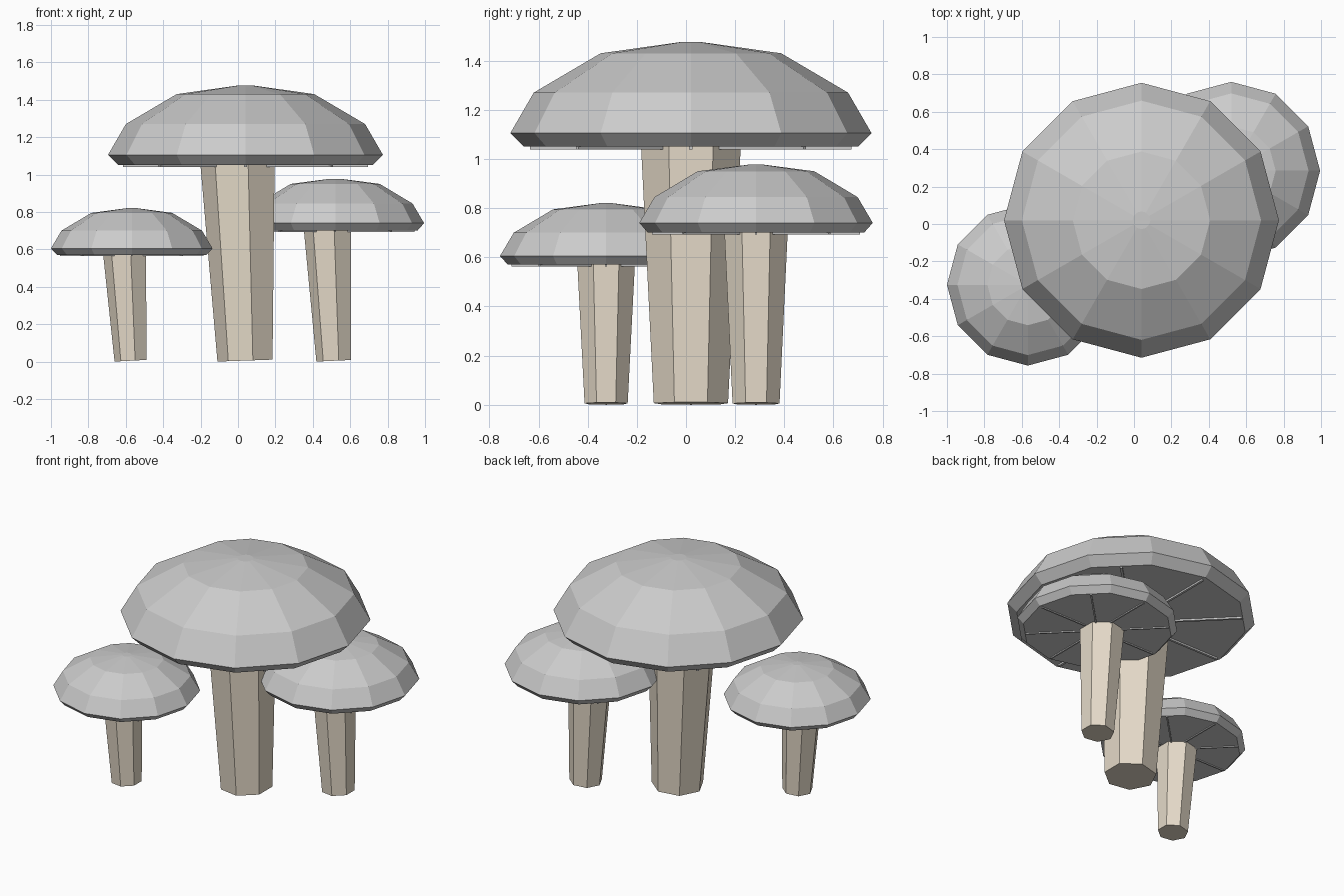
import bpy, bmesh
from math import cos, sin, pi
from mathutils import Matrix

if "Cube" in bpy.data.objects:
    bpy.data.objects.remove(bpy.data.objects["Cube"])

stem_mat = bpy.data.materials.new("stem_beige")
stem_mat.diffuse_color = (0.78, 0.70, 0.58, 1)
stem_mat.use_nodes = True
stem_mat.node_tree.nodes["Principled BSDF"].inputs["Base Color"].default_value = stem_mat.diffuse_color


def finish(name, bm, mat=None):
    bmesh.ops.recalc_face_normals(bm, faces=bm.faces[:])
    me = bpy.data.meshes.new(name)
    bm.to_mesh(me)
    bm.free()
    ob = bpy.data.objects.new(name, me)
    bpy.context.collection.objects.link(ob)
    if mat:
        me.materials.append(mat)


def loft(bm, rings):
    # Bridge successive rings of equal count and close both ends
    rows = [[bm.verts.new(p) for p in ring] for ring in rings]
    n = len(rows[0])
    for a, b in zip(rows, rows[1:]):
        for i in range(n):
            j = (i + 1) % n
            bm.faces.new((a[i], a[j], b[j], b[i]))
    bm.faces.new(rows[0][::-1])
    bm.faces.new(rows[-1])


def ring(cx, cy, r, z, n, start=0.0, slope=0.0):
    pts = []
    for i in range(n):
        a = start + 2 * pi * i / n
        pts.append((cx + r * cos(a), cy + r * sin(a), z + slope * r * cos(a)))
    return pts


def mushroom(name, cx, cy, radius, heights, stem_base, stem_top):
    # Cap: twelve-sided faceted dome with a bevelled rim
    factors = (0.925, 1.0, 0.87, 0.5, 0.065)
    bm = bmesh.new()
    loft(bm, [ring(cx, cy, radius * f, z, 12) for f, z in zip(factors, heights)])
    finish(name + "_cap", bm)

    # Stem: leaning seven-sided taper, flaring towards the cap
    (x0, r0), (x1, r1) = stem_base, stem_top
    z_join = heights[0]
    slope = (x0 - x1) / z_join
    t = (heights[1] - 0.01) / z_join
    bm = bmesh.new()
    loft(bm, [ring(x0, cy, r0, slope * r0, 7, pi, slope),
              ring(x0 + (x1 - x0) * t, cy, r0 + (r1 - r0) * t, z_join * t, 7, pi, slope)])
    finish(name + "_stem", bm, stem_mat)

    # Gills: eight thin radial ribs below the cap
    bm = bmesh.new()
    inner, outer = radius * 0.2, radius * 0.89
    size = (outer - inner, radius * 0.02, radius * 0.03)
    for i in range(8):
        m = (Matrix.Translation((cx, cy, z_join)) @ Matrix.Rotation(i * pi / 4, 4, 'Z')
             @ Matrix.Translation(((inner + outer) / 2, 0, 0)) @ Matrix.Diagonal((*size, 1)))
        bmesh.ops.create_cube(bm, size=1, matrix=m)
    finish(name + "_gills", bm)


mushroom("large", 0.04, 0.02, 0.735, (1.05, 1.105, 1.27, 1.43, 1.475),
         (0.045, 0.155), (0.008, 0.208))
mushroom("front_left", -0.568, -0.325, 0.432, (0.57, 0.605, 0.70, 0.795, 0.82),
         (-0.57, 0.09), (-0.60, 0.12))
mushroom("back_right", 0.52, 0.285, 0.475, (0.70, 0.74, 0.845, 0.95, 0.977),
         (0.517, 0.098), (0.485, 0.132))
